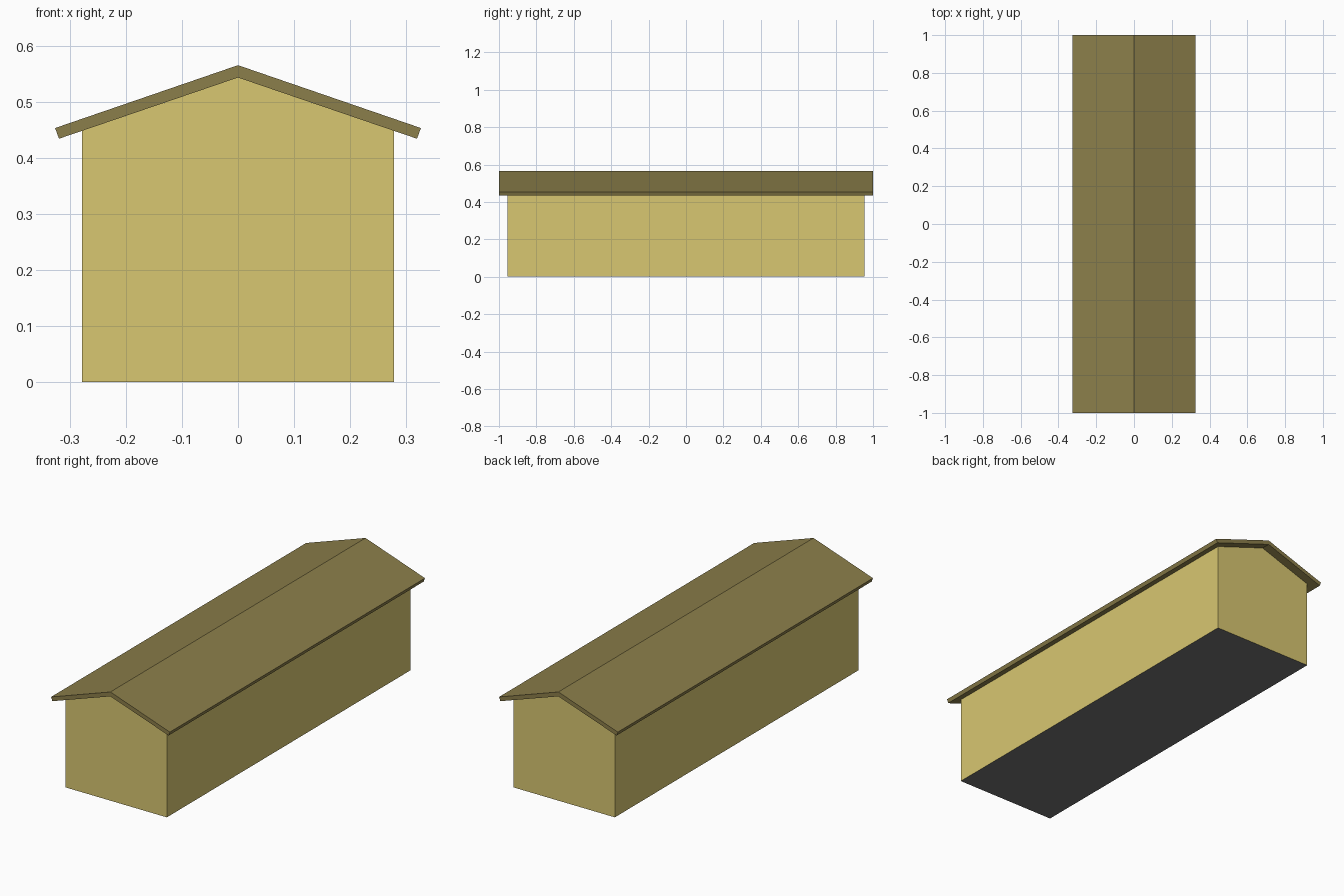
import bpy, bmesh

if "Cube" in bpy.data.objects:
    bpy.data.objects.remove(bpy.data.objects["Cube"])


def material(name, rgb):
    mat = bpy.data.materials.new(name)
    mat.diffuse_color = (*rgb, 1.0)
    mat.use_nodes = True
    mat.node_tree.nodes["Principled BSDF"].inputs["Base Color"].default_value = mat.diffuse_color
    return mat


def extrude_profile(name, profile, half_length, mat):
    """Extrude an (x, z) outline along y, centred on y = 0."""
    bm = bmesh.new()
    face = bm.faces.new([bm.verts.new((x, -half_length, z)) for x, z in profile])
    new = bmesh.ops.extrude_face_region(bm, geom=[face])["geom"]
    verts = [g for g in new if isinstance(g, bmesh.types.BMVert)]
    bmesh.ops.translate(bm, verts=verts, vec=(0, 2 * half_length, 0))
    bmesh.ops.recalc_face_normals(bm, faces=bm.faces)
    mesh = bpy.data.meshes.new(name)
    bm.to_mesh(mesh)
    bm.free()
    mesh.materials.append(mat)
    obj = bpy.data.objects.new(name, mesh)
    bpy.context.collection.objects.link(obj)
    return obj


def mirrored(half):
    """Complete a right-hand outline that starts on the centre line."""
    return half + [(-x, z) for x, z in reversed(half) if x > 0]


yellow = material("wall_yellow", (0.69, 0.57, 0.165))
brown = material("roof_brown", (0.26, 0.21, 0.069))
dark = material("floor_grey", (0.17, 0.17, 0.17))

# Gabled walls with a dark floor underneath
walls = extrude_profile(
    "walls", mirrored([(0, 0.543), (0.278, 0.448), (0.278, 0)]), 0.955, yellow)
walls.data.materials.append(dark)
for poly in walls.data.polygons:
    if poly.normal.z < -0.9:
        poly.material_index = 1

# Overhanging roof slab, eaves cut square to the slope
outer = [(0, 0.565), (0.326, 0.453), (0.319, 0.434)]
roof_outline = outer + [(0, 0.543)] + [(-x, z) for x, z in reversed(outer[1:])]
extrude_profile("roof", roof_outline, 1.0, brown)
